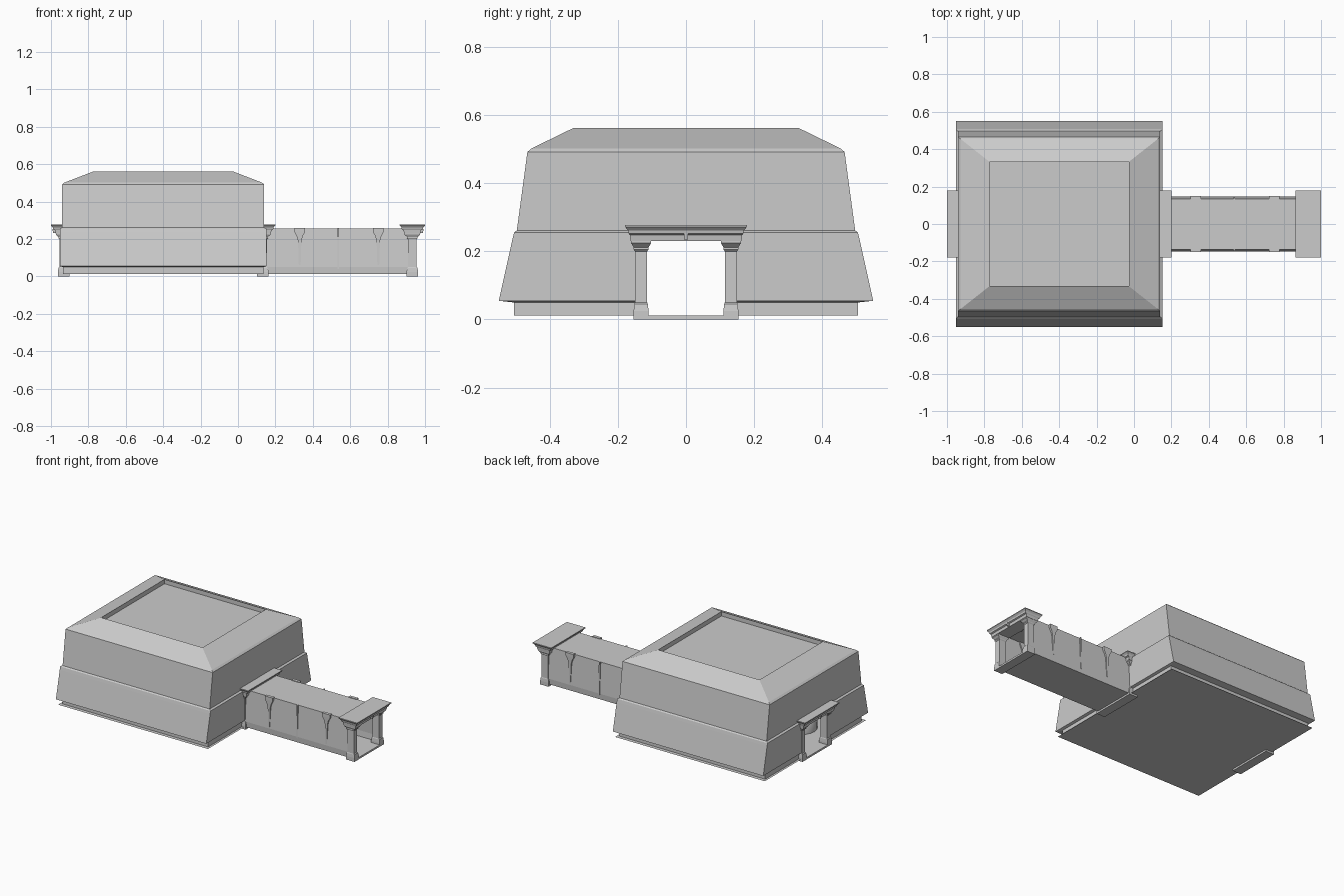
import bpy, bmesh, math

if "Cube" in bpy.data.objects:
    bpy.data.objects.remove(bpy.data.objects["Cube"])


def finish(name, bm):
    bmesh.ops.remove_doubles(bm, verts=bm.verts, dist=1e-5)
    bmesh.ops.recalc_face_normals(bm, faces=bm.faces)
    me = bpy.data.meshes.new(name)
    bm.to_mesh(me)
    bm.free()
    ob = bpy.data.objects.new(name, me)
    bpy.context.collection.objects.link(ob)
    return ob


def quad(bm, pts):
    bm.faces.new([bm.verts.new(p) for p in pts])


def loft(bm, cx, cy, rings, door=None, caps=(False, False)):
    """Stack of rectangles (half x, half y, z); door = (half width, head height) leaves gaps in the x sides."""
    for (ax, ay, az), (bx, by, bz) in zip(rings, rings[1:]):
        for s in (-1, 1):
            quad(bm, [(cx - ax, cy + s * ay, az), (cx + ax, cy + s * ay, az),
                      (cx + bx, cy + s * by, bz), (cx - bx, cy + s * by, bz)])
            if door and max(az, bz) <= door[1] + 1e-4:
                spans = [(t * door[0], t * ay, t * by) for t in (-1, 1)]
                for d, a, b in spans:
                    quad(bm, [(cx + s * ax, cy + d, az), (cx + s * ax, cy + a, az),
                              (cx + s * bx, cy + b, bz), (cx + s * bx, cy + d, bz)])
            else:
                quad(bm, [(cx + s * ax, cy - ay, az), (cx + s * ax, cy + ay, az),
                          (cx + s * bx, cy + by, bz), (cx + s * bx, cy - by, bz)])
    for use, (hx, hy, z) in zip(caps, (rings[0], rings[-1])):
        if use:
            quad(bm, [(cx - hx, cy - hy, z), (cx + hx, cy - hy, z),
                      (cx + hx, cy + hy, z), (cx - hx, cy + hy, z)])


def block(name, cx, cy, rings):
    bm = bmesh.new()
    loft(bm, cx, cy, rings, caps=(True, True))
    return finish(name, bm)


ROOM_X = -0.40

# Hollow chamber: skirting, battered walls, hipped ceiling, sunken ceiling panel
bm = bmesh.new()
loft(bm, ROOM_X, 0, [
    (0.535, 0.505, 0.012), (0.535, 0.505, 0.050), (0.552, 0.550, 0.055),
    (0.552, 0.510, 0.235), (0.552, 0.505, 0.255), (0.540, 0.497, 0.262),
    (0.540, 0.466, 0.492), (0.528, 0.455, 0.502), (0.372, 0.332, 0.562),
    (0.372, 0.332, 0.533)], door=(0.135, 0.235), caps=(False, True))
finish("chamber_shell", bm)

bm = bmesh.new()
quad(bm, [(-0.95, -0.53, 0.012), (0.15, -0.53, 0.012), (0.15, 0.53, 0.012), (-0.95, 0.53, 0.012)])
finish("chamber_floor", bm)

# Four round columns inside the chamber
PROFILE = [(0.100, 0.012), (0.100, 0.06), (0.092, 0.08), (0.072, 0.09), (0.062, 0.11),
           (0.058, 0.42), (0.070, 0.45), (0.098, 0.50), (0.098, 0.533)]
SIDES = 20
for x in (-0.69, -0.11):
    for y in (-0.22, 0.22):
        bm = bmesh.new()
        for (r0, z0), (r1, z1) in zip(PROFILE, PROFILE[1:]):
            for i in range(SIDES):
                a, b = (math.tau * k / SIDES for k in (i, i + 1))
                quad(bm, [(x + r0 * math.cos(a), y + r0 * math.sin(a), z0),
                          (x + r0 * math.cos(b), y + r0 * math.sin(b), z0),
                          (x + r1 * math.cos(b), y + r1 * math.sin(b), z1),
                          (x + r1 * math.cos(a), y + r1 * math.sin(a), z1)])
        column = finish("chamber_column", bm)
        bpy.ops.object.select_all(action='DESELECT')
        bpy.context.view_layer.objects.active = column
        column.select_set(True)
        bpy.ops.object.shade_smooth_by_angle(angle=math.radians(35))

# Three identical door portals: posts with base and capital, lintel cornice, sill
for px in (-0.932, 0.132, 0.932):
    for s in (-1, 1):
        block("portal_post", px, s * 0.132, [
            (0.031, 0.022, 0.0), (0.031, 0.022, 0.025), (0.028, 0.020, 0.045),
            (0.023, 0.018, 0.050), (0.023, 0.018, 0.200), (0.029, 0.022, 0.206),
            (0.029, 0.022, 0.212), (0.042, 0.029, 0.224), (0.042, 0.029, 0.234)])
    block("portal_lintel", px, 0, [
        (0.044, 0.163, 0.230), (0.047, 0.165, 0.248), (0.056, 0.168, 0.252),
        (0.058, 0.171, 0.262), (0.068, 0.179, 0.272), (0.068, 0.179, 0.277)])
    block("portal_keystone", px, 0, [(0.057, 0.004, 0.233), (0.060, 0.006, 0.254)])
    block("portal_sill", px, 0, [(0.031, 0.112, 0.0), (0.031, 0.112, 0.012)])

# Corridor: open-ended tube with slightly leaning walls
X0, X1 = 0.155, 0.91
SECTION = [(-0.143, 0.012), (0.143, 0.012), (0.146, 0.05), (0.135, 0.256), (-0.135, 0.256), (-0.146, 0.05)]
bm = bmesh.new()
for (ya, za), (yb, zb) in zip(SECTION, SECTION[1:] + SECTION[:1]):
    quad(bm, [(X0, ya, za), (X1, ya, za), (X1, yb, zb), (X0, yb, zb)])
finish("corridor_shell", bm)

# Tapered ribs showing through the corridor walls, and a thin centre seam
for s in (-1, 1):
    for x in (0.33, 0.75):
        block("corridor_rib", x, s * 0.139, [
            (0.005, 0.008, 0.06), (0.009, 0.008, 0.19), (0.016, 0.009, 0.215),
            (0.029, 0.010, 0.240), (0.029, 0.010, 0.260)])
    block("corridor_seam", 0.535, s * 0.139, [(0.004, 0.008, 0.04), (0.004, 0.006, 0.258)])
